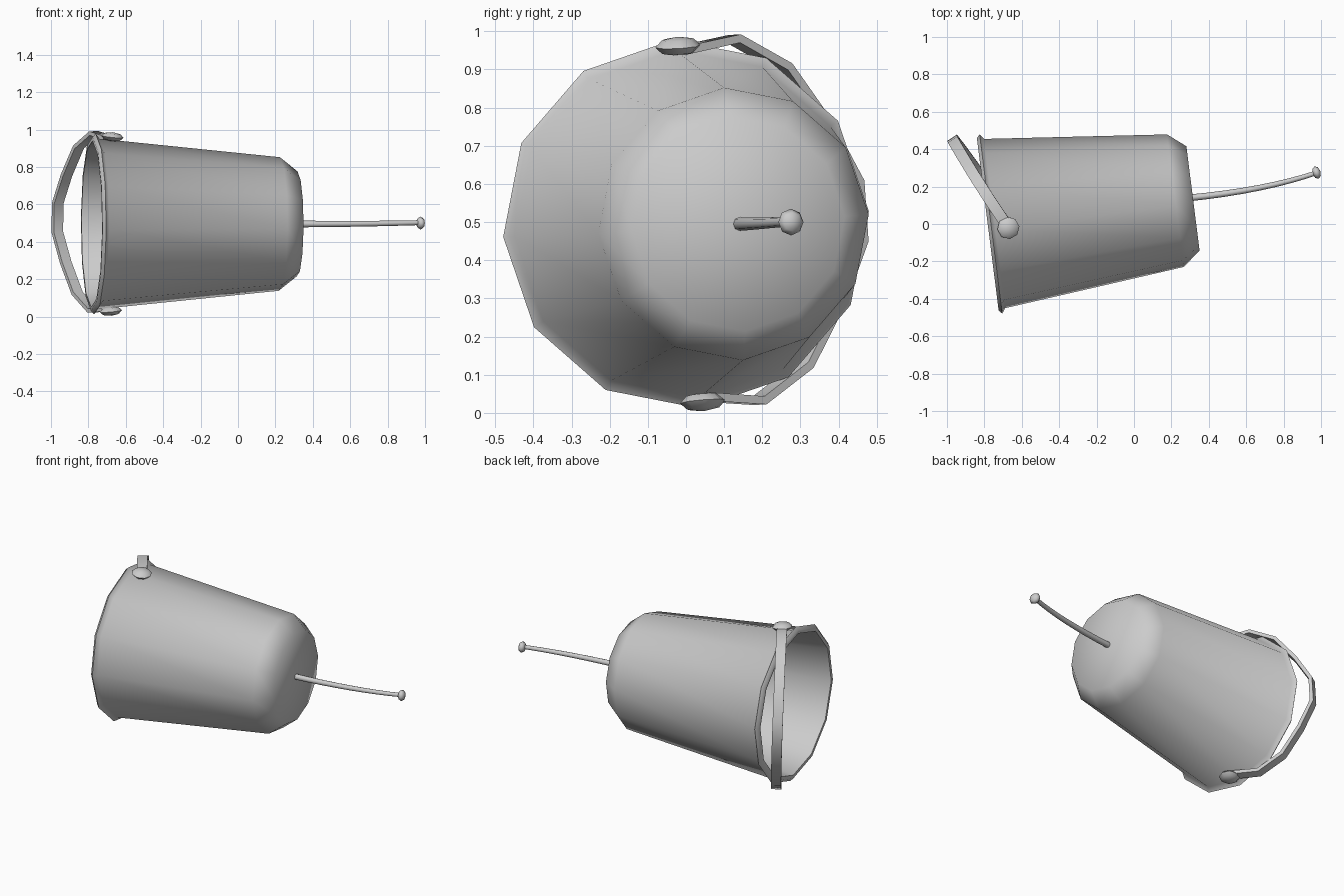
import bpy, bmesh, math
from mathutils import Matrix, Vector

cube = bpy.data.objects.get("Cube")
if cube:
    bpy.data.objects.remove(cube)

grey = bpy.data.materials.new("plain_grey")
grey.use_nodes = True
colour = (0.6, 0.6, 0.6, 1)
grey.diffuse_color = colour
grey.node_tree.nodes["Principled BSDF"].inputs["Base Color"].default_value = colour

# Bucket frame: x runs from the rim to the base, z through the handle pivots
FRAME = (Matrix.Translation((-0.765, 0, 0.495))
         @ Matrix.Rotation(math.radians(7.2), 4, 'Z')
         @ Matrix.Rotation(math.radians(4), 4, 'X'))


def finish(name, bm, matrix, angle):
    bmesh.ops.recalc_face_normals(bm, faces=bm.faces)
    bm.transform(matrix)
    mesh = bpy.data.meshes.new(name)
    bm.to_mesh(mesh)
    bm.free()
    mesh.materials.append(grey)
    obj = bpy.data.objects.new(name, mesh)
    bpy.context.collection.objects.link(obj)
    bpy.ops.object.select_all(action='DESELECT')
    obj.select_set(True)
    bpy.context.view_layer.objects.active = obj
    bpy.ops.object.shade_smooth_by_angle(angle=math.radians(angle))
    return obj


def lathe(name, profile, sides, matrix, angle=60):
    """Turn (along, radius) points around the local x axis."""
    bm = bmesh.new()
    rings = []
    for along, radius in profile:
        count = sides if radius > 0 else 1
        rings.append([bm.verts.new((along,
                                    radius * math.cos(math.tau * i / sides),
                                    radius * math.sin(math.tau * i / sides)))
                      for i in range(count)])
    for a, b in zip(rings, rings[1:]):
        for i in range(sides):
            j = (i + 1) % sides
            corners = [a[i % len(a)], a[j % len(a)], b[j % len(b)], b[i % len(b)]]
            bm.faces.new(list(dict.fromkeys(corners)))
    return finish(name, bm, matrix, angle)


def button(name, radius, half_height, matrix):
    """Flattened low-poly ball."""
    lats = [math.radians(a) for a in (-90, -45, 0, 45, 90)]
    profile = [(half_height * math.sin(a), radius * math.cos(a) if abs(a) < 1.5 else 0)
               for a in lats]
    return lathe(name, profile, 8, matrix, 80)


# Bucket: inner wall, rolled lip, outer wall, chamfered base
lathe("bucket", [(1.065, 0), (1.065, 0.26), (0.98, 0.335), (0.02, 0.438),
                 (-0.017, 0.445), (-0.017, 0.466), (0, 0.484), (0.02, 0.457),
                 (0.994, 0.358), (1.089, 0.282), (1.089, 0)], 12, FRAME)

# Pivots on both sides of the rim
PIVOT = 0.09
for side, name in ((1, "upper_pivot"), (-1, "lower_pivot")):
    normal = Vector((0.1, 0, side))
    turn = normal.to_track_quat('X', 'Y').to_matrix().to_4x4()
    button(name, 0.06, 0.025,
           FRAME @ Matrix.Translation((PIVOT, 0, side * 0.467)) @ turn)

# Handle: flat band swept along a mirrored arc of (reach, height) points
half = [(0, 0.465), (0.18, 0.486), (0.335, 0.4), (0.45, 0.24), (0.535, 0.08)]
arc = [Vector(p) for p in half + [(d, -w) for d, w in reversed(half)]]
reach = Vector((-0.443, 0.897, 0))
across = Vector((0.897, 0.443, 0)) * 0.03
bm = bmesh.new()
sections = []
for i, p in enumerate(arc):
    tangent = (arc[min(i + 1, len(arc) - 1)] - arc[max(i - 1, 0)]).normalized()
    inward = Vector((tangent.y, -tangent.x)) * 0.022
    loop = []
    for offset, side in ((0, 1), (0, -1), (1, -1), (1, 1)):
        q = p + inward * offset
        loop.append(bm.verts.new(Vector((PIVOT, 0, q.y)) + reach * q.x + across * side))
    sections.append(loop)
for a, b in zip(sections, sections[1:]):
    for i in range(4):
        j = (i + 1) % 4
        bm.faces.new((a[i], a[j], b[j], b[i]))
bm.faces.new(sections[0])
bm.faces.new(sections[-1])
finish("handle", bm, FRAME, 40)

# Stem: tapered tube along a gentle bend
start, bend, end = Vector((0.3, 0.14, 0.495)), Vector((0.7, 0.18, 0.495)), Vector((0.98, 0.275, 0.502))
curve = bpy.data.curves.new("stem", 'CURVE')
curve.dimensions = '3D'
curve.bevel_depth = 0.018
curve.bevel_resolution = 2
curve.use_fill_caps = True
spline = curve.splines.new('POLY')
steps = 8
spline.points.add(steps)
for i, point in enumerate(spline.points):
    t = i / steps
    p = start * (1 - t) ** 2 + bend * 2 * t * (1 - t) + end * t * t
    point.co = (*p, 1)
    point.radius = 1 - 0.3 * t
spline.use_smooth = True
curve.materials.append(grey)
bpy.context.collection.objects.link(bpy.data.objects.new("stem", curve))

# Knob at the stem's tip
turn = (end - bend).to_track_quat('X', 'Z').to_matrix().to_4x4()
button("stem_knob", 0.035, 0.022, Matrix.Translation((0.976, 0.275, 0.5)) @ turn)
